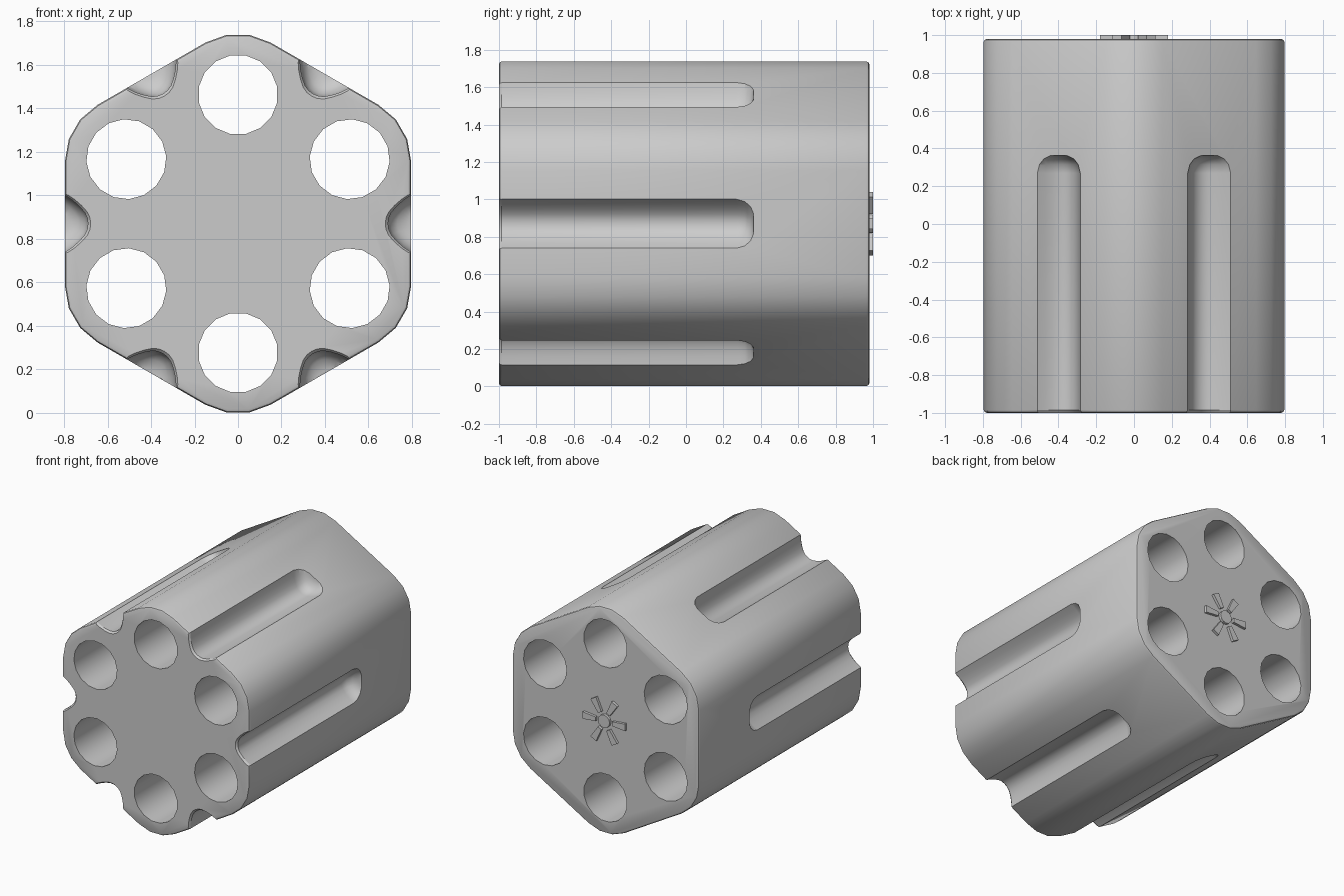
import bpy, bmesh, math
from mathutils import Matrix, Vector

cube = bpy.data.objects.get("Cube")
if cube:
    bpy.data.objects.remove(cube, do_unlink=True)

CENTER_Z = 0.87
FLAT = 0.796          # centre to flat side
ROUND = 0.3           # corner rounding
FRONT, BACK = -1.0, 0.98

steel = bpy.data.materials.new("steel grey")
steel.use_nodes = True
grey = (0.6, 0.6, 0.6, 1)
steel.diffuse_color = grey
steel.node_tree.nodes["Principled BSDF"].inputs["Base Color"].default_value = grey


def loft(name, sections):
    """Closed solid through rings of (x, y, z) points."""
    bm = bmesh.new()
    rings = [[bm.verts.new(p) for p in ring] for ring in sections]
    for a, b in zip(rings, rings[1:]):
        for i in range(len(a)):
            j = (i + 1) % len(a)
            bm.faces.new((a[i], a[j], b[j], b[i]))
    bm.faces.new(rings[0][::-1])
    bm.faces.new(rings[-1])
    bmesh.ops.recalc_face_normals(bm, faces=bm.faces)
    mesh = bpy.data.meshes.new(name)
    bm.to_mesh(mesh)
    bm.free()
    mesh.materials.append(steel)
    obj = bpy.data.objects.new(name, mesh)
    bpy.context.collection.objects.link(obj)
    return obj


def place(obj, angle):
    """Turn a part about the long axis and lift it to the centre height."""
    obj.data.transform(Matrix.Translation((0, 0, CENTER_Z)) @ Matrix.Rotation(-angle, 4, 'Y'))
    return obj


def rounded_hexagon(y, inset):
    r = ROUND - inset
    reach = (FLAT - ROUND) / math.cos(math.pi / 6)
    ring = []
    for k in range(6):
        corner = math.radians(30 + 60 * k)
        for step in (-30, -10, 10, 30):
            a = corner + math.radians(step)
            ring.append((reach * math.cos(corner) + r * math.cos(a), y,
                         reach * math.sin(corner) + r * math.sin(a)))
    return ring


def circle(radius, y, sides, cx=0.0, turn=0.0):
    return [(cx + radius * math.cos(turn + math.tau * i / sides), y,
             radius * math.sin(turn + math.tau * i / sides)) for i in range(sides)]


# Flute cross-section: half-width and depth below the flat
HALF = [(0.131, 0), (0.105, 0.038), (0.078, 0.068), (0.05, 0.092), (0.025, 0.103)]
GROOVE = HALF + [(0, 0.106)] + [(-w, d) for w, d in reversed(HALF)]


def flute_section(y, wide, deep):
    ring = [(FLAT - d * deep, y, w * wide) for w, d in GROOVE]
    return ring + [(FLAT + 0.1, y, -0.131 * wide), (FLAT + 0.1, y, 0.131 * wide)]


# Body with softened front and back rims
body = loft("cylinder_body", [
    rounded_hexagon(FRONT, 0.016), rounded_hexagon(FRONT + 0.005, 0.005),
    rounded_hexagon(FRONT + 0.016, 0), rounded_hexagon(BACK - 0.016, 0),
    rounded_hexagon(BACK - 0.005, 0.005), rounded_hexagon(BACK, 0.016)])
place(body, 0)

# Six through chambers and six flutes with rounded ends
cutters = []
for k in range(6):
    turn = math.radians(60 * k)
    bore = loft("chamber_cutter", [circle(0.184, y, 16, 0.593, math.pi / 16)
                                   for y in (FRONT - 0.1, BACK + 0.1)])
    cutters.append(place(bore, turn + math.pi / 6))
    flute = loft("flute_cutter", [flute_section(*s) for s in (
        (FRONT - 0.1, 1.08, 1.12), (FRONT, 1.08, 1.12), (FRONT + 0.014, 1, 1),
        (0.27, 1, 1), (0.315, 0.9, 0.88), (0.345, 0.7, 0.6), (0.362, 0.4, 0.1))])
    cutters.append(place(flute, turn))

bpy.context.view_layer.objects.active = body
for cutter in cutters:
    mod = body.modifiers.new("cut", 'BOOLEAN')
    mod.operation = 'DIFFERENCE'
    mod.solver = 'EXACT'
    mod.object = cutter
    bpy.ops.object.modifier_apply(modifier=mod.name)
    bpy.data.objects.remove(cutter, do_unlink=True)

# Raised star on the back: hub and six flaring spokes
place(loft("star_hub", [circle(0.05, y, 12) for y in (BACK - 0.01, 1.0)]), 0)
for k in range(6):
    spoke = loft("star_spoke_%d" % (k + 1), [
        [(0.07, y, -0.016), (0.18, y, -0.027), (0.18, y, 0.027), (0.07, y, 0.016)]
        for y in (BACK - 0.01, 1.0)])
    place(spoke, math.radians(60 * k))

# Smooth the body, keeping its rims sharp
bpy.ops.object.select_all(action='DESELECT')
body.select_set(True)
bpy.context.view_layer.objects.active = body
bpy.ops.object.shade_smooth_by_angle(angle=math.radians(32))
